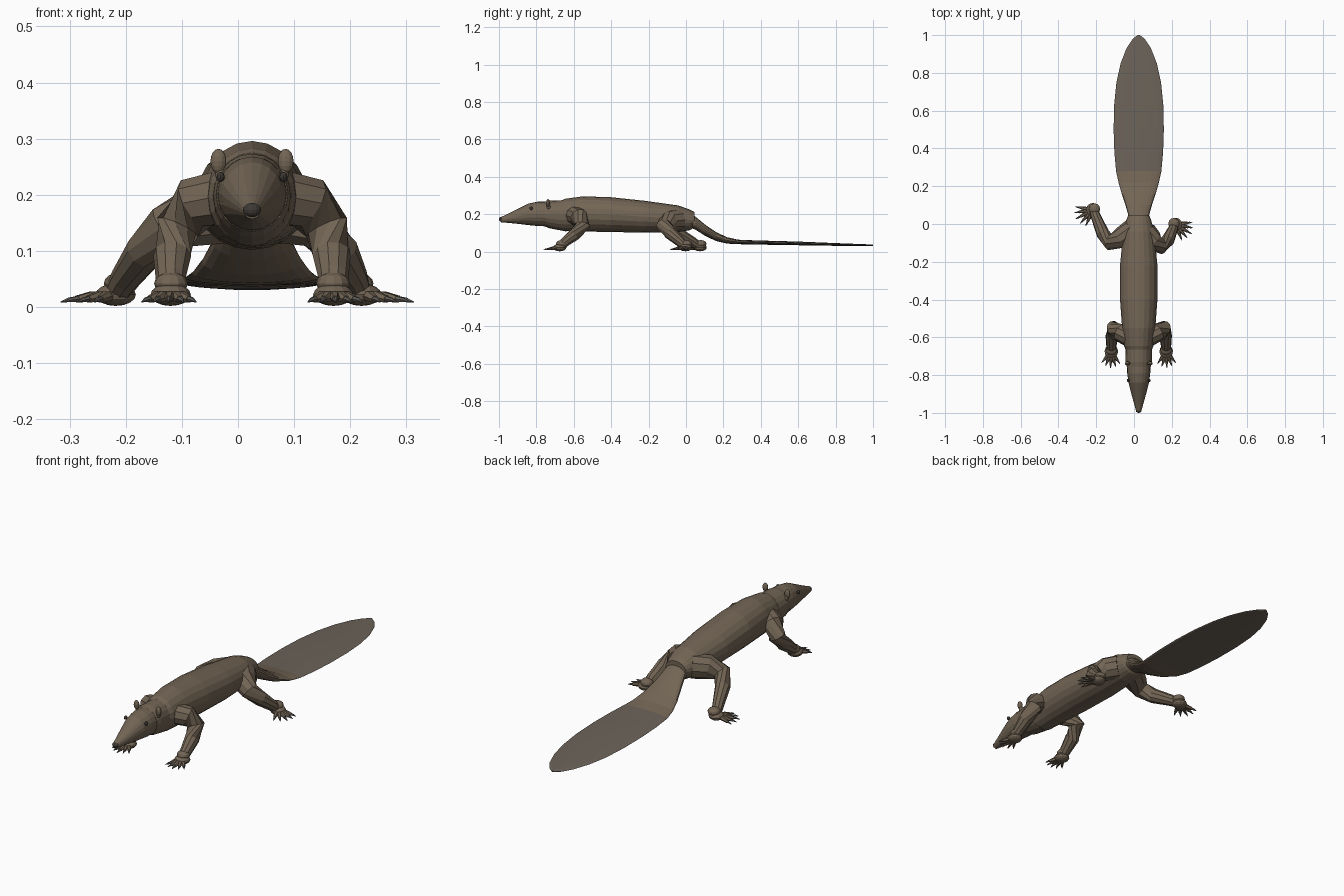
import bpy, bmesh, math
from mathutils import Vector, Matrix

CX = 0.025  # the spine sits slightly off the origin because the legs are posed unevenly


def mat(name, rgb):
    m = bpy.data.materials.new(name)
    m.diffuse_color = (*rgb, 1)
    return m


FUR = mat("fur", (0.17, 0.13, 0.09))
TAIL = mat("tail_skin", (0.15, 0.125, 0.10))
DARK = mat("dark", (0.045, 0.04, 0.035))
CLAW = mat("claw", (0.12, 0.11, 0.10))


def finish(bm, name, m):
    bmesh.ops.recalc_face_normals(bm, faces=bm.faces)
    me = bpy.data.meshes.new(name)
    bm.to_mesh(me)
    bm.free()
    me.materials.append(m)
    ob = bpy.data.objects.new(name, me)
    bpy.context.collection.objects.link(ob)
    return ob


def skin(bm, rings):
    n = len(rings[0])
    for a, b in zip(rings, rings[1:]):
        for i in range(n):
            j = (i + 1) % n
            bm.faces.new((a[i], a[j], b[j], b[i]))
    bm.faces.new(rings[0])
    bm.faces.new(rings[-1])


def loft(name, stations, m, sides=20):
    """Ellipses along y: (y, bottom z, top z, half width)."""
    bm = bmesh.new()
    rings = []
    for y, lo, hi, w in stations:
        rings.append([bm.verts.new((CX + w * math.cos(a), y, (lo + hi) / 2 + (hi - lo) / 2 * math.sin(a)))
                      for a in (2 * math.pi * i / sides for i in range(sides))])
    skin(bm, rings)
    return finish(bm, name, m)


def tube(name, points, m, sides=10, flat=1.0):
    """Round tube through (x, y, z, radius) points."""
    bm = bmesh.new()
    p = [Vector(q[:3]) for q in points]
    rings = []
    for i, c in enumerate(p):
        t = p[min(i + 1, len(p) - 1)] - p[max(i - 1, 0)]
        q = t.to_track_quat('Y', 'Z')
        r = points[i][3]
        rings.append([bm.verts.new(c + q @ Vector((r * math.cos(a), 0, flat * r * math.sin(a))))
                      for a in (2 * math.pi * k / sides for k in range(sides))])
    skin(bm, rings)
    return finish(bm, name, m)


def ball(name, loc, scale, m, yaw=0, seg=12, rings=8):
    bm = bmesh.new()
    bmesh.ops.create_uvsphere(bm, u_segments=seg, v_segments=rings, radius=1)
    bm.transform(Matrix.Translation(loc) @ Matrix.Rotation(yaw, 4, 'Z') @ Matrix.Diagonal((*scale, 1)))
    return finish(bm, name, m)


def foot(name, x, y, heading, reach):
    """Paw with five fanned toes, each ending in a claw; heading in degrees."""
    h = math.radians(heading)
    ball(name + "_paw", (x, y, 0.022), (0.036, 0.036, 0.02), FUR, h)
    ball(name + "_cuff", (x - 0.01 * math.cos(h), y - 0.01 * math.sin(h), 0.042), (0.03, 0.03, 0.02), FUR, h)
    for i in range(5):
        a = h + math.radians((i - 2) * 19)
        r = reach * (1 - 0.05 * abs(i - 2))

        def at(f, z, rad):
            return (x + math.cos(a) * r * f, y + math.sin(a) * r * f, z, rad)
        tube(f"{name}_toe_{i}", [at(0.15, 0.019, 0.010), at(0.45, 0.019, 0.010), at(0.72, 0.014, 0.007)], FUR, 6)
        tube(f"{name}_claw_{i}", [at(0.66, 0.015, 0.006), at(0.85, 0.013, 0.0045), at(1.0, 0.009, 0.001)], CLAW, 6)


# trunk
loft("body", [(-0.665, 0.115, 0.275, 0.070), (-0.645, 0.11, 0.283, 0.078), (-0.55, 0.108, 0.296, 0.088),
              (-0.40, 0.105, 0.291, 0.099), (-0.22, 0.102, 0.272, 0.099), (-0.04, 0.105, 0.247, 0.082),
              (0.02, 0.115, 0.225, 0.066), (0.045, 0.13, 0.212, 0.056)], FUR)

# neck collar and tapering head
loft("neck", [(-0.755, 0.135, 0.268, 0.064), (-0.73, 0.125, 0.273, 0.069), (-0.64, 0.108, 0.275, 0.070)], FUR)
loft("head", [(-0.99, 0.157, 0.185, 0.014), (-0.95, 0.154, 0.203, 0.025), (-0.90, 0.149, 0.228, 0.039),
              (-0.84, 0.142, 0.258, 0.054), (-0.79, 0.137, 0.268, 0.061), (-0.735, 0.135, 0.268, 0.063)], FUR)
ball("nose", (CX, -0.987, 0.173), (0.016, 0.013, 0.013), DARK)

# eyes, ears and front legs, mirrored about the spine
for side, s in (("right", 1), ("left", -1)):
    ball(side + "_eye", (CX + s * 0.056, -0.828, 0.232), (0.007, 0.009, 0.009), DARK)
    ball(side + "_ear", (CX + s * 0.060, -0.738, 0.260), (0.014, 0.010, 0.022), FUR)
    ball(side + "_ear_base", (CX + s * 0.056, -0.735, 0.238), (0.010, 0.010, 0.014), FUR)
    arm = [(0.05, -0.60, 0.195, 0.050), (0.10, -0.575, 0.185, 0.049), (0.133, -0.552, 0.142, 0.040),
           (0.142, -0.595, 0.092, 0.034), (0.145, -0.645, 0.053, 0.027), (0.145, -0.668, 0.032, 0.024)]
    tube(side + "_front_leg", [(CX + s * x, y, z, r) for x, y, z, r in arm], FUR)
    foot(side + "_front", CX + s * 0.145, -0.675, -90 + s * 3, 0.088)

# hind legs, posed mid-stride
tube("right_hind_leg", [(0.06, -0.04, 0.170, 0.058), (0.10, -0.09, 0.165, 0.056), (0.145, -0.118, 0.140, 0.042),
                        (0.180, -0.085, 0.100, 0.035), (0.205, -0.03, 0.052, 0.027), (0.212, -0.01, 0.032, 0.024)], FUR)
foot("right_hind", 0.220, -0.003, -30, 0.100)
tube("left_hind_leg", [(-0.01, -0.03, 0.170, 0.058), (-0.07, -0.075, 0.163, 0.056), (-0.128, -0.098, 0.140, 0.042),
                       (-0.165, -0.05, 0.100, 0.035), (-0.200, 0.035, 0.052, 0.027), (-0.212, 0.065, 0.032, 0.024)], FUR)
foot("left_hind", -0.218, 0.075, 208, 0.105)

# tail root flowing into the flat paddle
loft("tail_root", [(0.0, 0.135, 0.212, 0.052), (0.05, 0.118, 0.188, 0.056), (0.10, 0.086, 0.146, 0.070),
                   (0.16, 0.057, 0.105, 0.090), (0.22, 0.043, 0.077, 0.107), (0.28, 0.040, 0.064, 0.120)], FUR)
loft("tail_paddle", [(0.28, 0.040, 0.064, 0.120), (0.38, 0.038, 0.060, 0.129), (0.50, 0.036, 0.057, 0.133),
                     (0.63, 0.034, 0.053, 0.130), (0.75, 0.032, 0.048, 0.118), (0.85, 0.031, 0.044, 0.096),
                     (0.93, 0.030, 0.041, 0.065), (0.98, 0.030, 0.039, 0.032), (1.0, 0.031, 0.038, 0.006)], TAIL)
